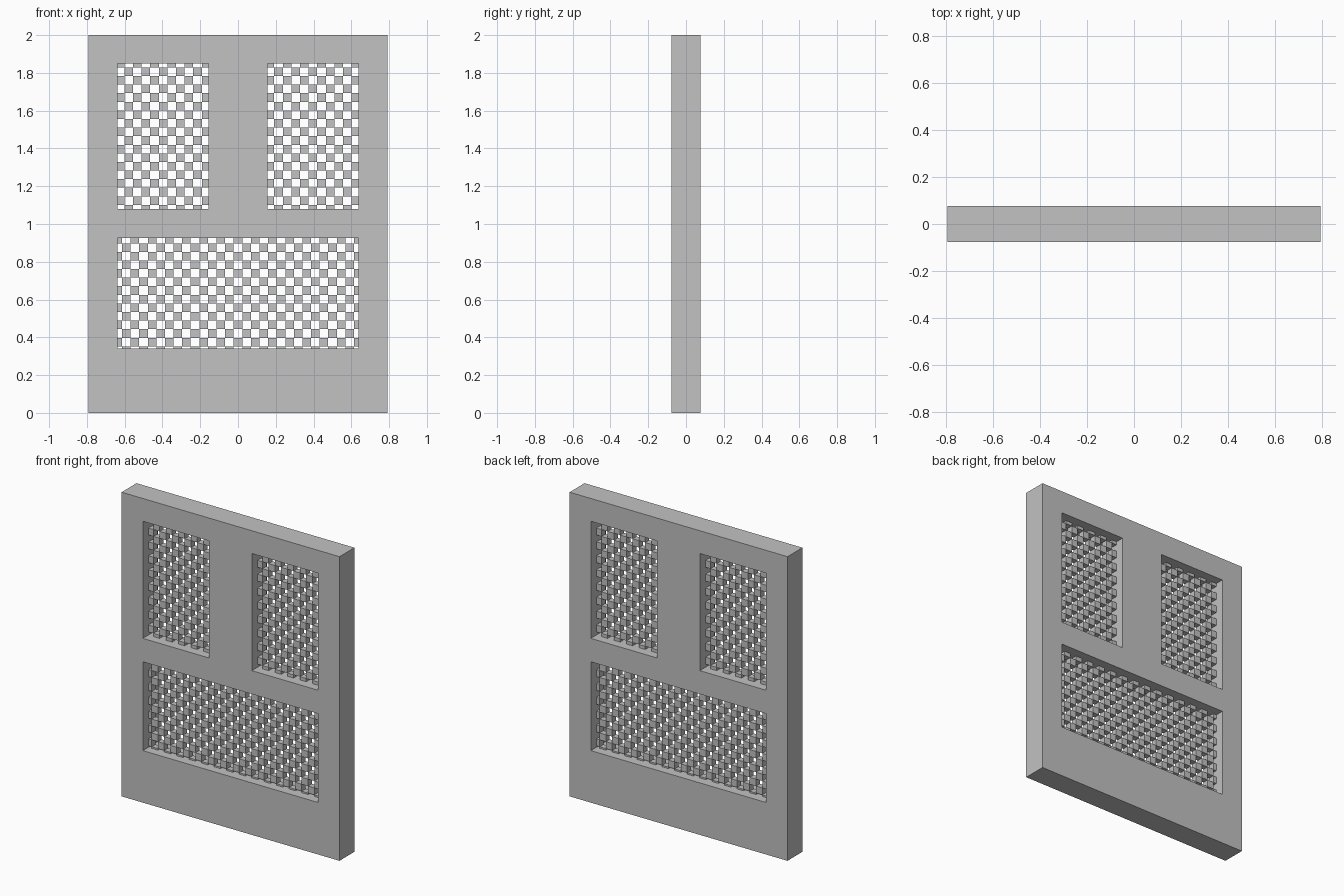
import bpy
import bmesh

if "Cube" in bpy.data.objects:
    bpy.data.objects.remove(bpy.data.objects["Cube"], do_unlink=True)

grey = bpy.data.materials.new("light_grey")
grey.use_nodes = True
colour = (0.54, 0.54, 0.54, 1)
grey.diffuse_color = colour
grey.node_tree.nodes["Principled BSDF"].inputs["Base Color"].default_value = colour

WIDTH, HEIGHT, DEPTH = 1.585, 2.0, 0.155
CELL, LATTICE_DEPTH = 0.0455, 0.04

# Opening limits
OUT, IN = 0.638, 0.155
LOW, SILL, LINTEL, TOP = 0.342, 0.926, 1.08, 1.85


def make_object(name, bm):
    bmesh.ops.recalc_face_normals(bm, faces=bm.faces[:])
    mesh = bpy.data.meshes.new(name)
    bm.to_mesh(mesh)
    bm.free()
    mesh.materials.append(grey)
    obj = bpy.data.objects.new(name, mesh)
    bpy.context.scene.collection.objects.link(obj)
    return obj


# Door panel: a sheet with three openings, thickened along y
def build_panel():
    xs = [-WIDTH / 2, -OUT, -IN, IN, OUT, WIDTH / 2]
    zs = [0, LOW, SILL, LINTEL, TOP, HEIGHT]
    holes = {(1, 1), (2, 1), (3, 1), (1, 3), (3, 3)}
    bm = bmesh.new()
    grid = [[bm.verts.new((x, -DEPTH / 2, z)) for z in zs] for x in xs]
    for i in range(len(xs) - 1):
        for j in range(len(zs) - 1):
            if (i, j) not in holes:
                bm.faces.new((grid[i][j], grid[i + 1][j],
                              grid[i + 1][j + 1], grid[i][j + 1]))
    for v in [v for v in bm.verts if not v.link_faces]:
        bm.verts.remove(v)
    result = bmesh.ops.extrude_face_region(bm, geom=bm.faces[:], use_keep_orig=True)
    moved = [g for g in result["geom"] if isinstance(g, bmesh.types.BMVert)]
    bmesh.ops.translate(bm, verts=moved, vec=(0, DEPTH, 0))
    make_object("door_panel", bm)


# Cell borders: whole cells in the middle, cut cells at both ends
def borders(low, high, count, shift=0.0):
    start = (low + high - count * CELL) / 2 + shift
    return [low] + [start + k * CELL for k in range(count + 1)] + [high]


# Checkerboard of small blocks filling one opening
def build_lattice(name, xs, zs):
    bm = bmesh.new()
    for i in range(len(xs) - 1):
        for j in range(len(zs) - 1):
            if (i + j) % 2 == 0:
                continue
            cube = bmesh.ops.create_cube(bm, size=1)["verts"]
            size = (xs[i + 1] - xs[i], LATTICE_DEPTH, zs[j + 1] - zs[j])
            bmesh.ops.scale(bm, verts=cube, vec=size)
            centre = ((xs[i] + xs[i + 1]) / 2, 0, (zs[j] + zs[j + 1]) / 2)
            bmesh.ops.translate(bm, verts=cube, vec=centre)
    make_object(name, bm)


build_panel()
build_lattice("upper_right_lattice", borders(-OUT, -IN, 9), borders(LINTEL, TOP, 16))
build_lattice("upper_left_lattice", borders(IN, OUT, 9), borders(LINTEL, TOP, 16))
build_lattice("lower_lattice", borders(-OUT, OUT, 27), borders(LOW, SILL, 12, -0.009))
